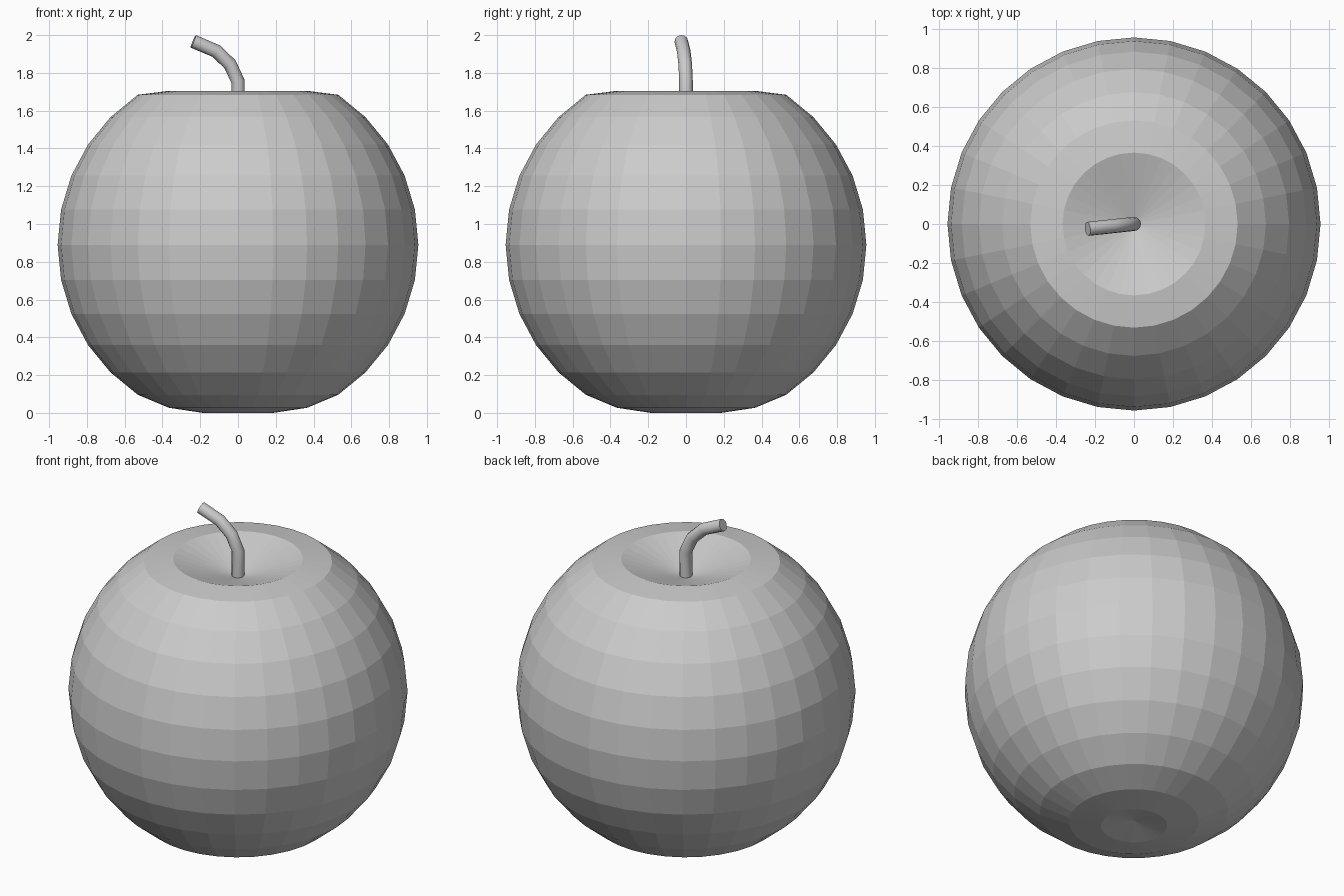
import bpy
import bmesh
import math
from mathutils import Matrix

cube = bpy.data.objects.get("Cube")
if cube:
    bpy.data.objects.remove(cube, do_unlink=True)

RADIUS, CENTRE, RINGS, SEGMENTS = 0.955, 0.89, 16, 32

# One plain grey for everything
grey = bpy.data.materials.new("plain_grey")
grey.use_nodes = True
colour = (0.6, 0.6, 0.6, 1)
grey.diffuse_color = colour
grey.node_tree.nodes["Principled BSDF"].inputs["Base Color"].default_value = colour


def ring_point(k):
    a = math.pi * k / RINGS
    return RADIUS * math.sin(a), CENTRE - RADIUS * math.cos(a)


# Fruit body: round profile with the poles pressed inwards
profile = [ring_point(k) for k in range(RINGS + 1)]
profile[0] = (0, 0.035)
profile[1] = (profile[1][0], 0)
profile[2] = (profile[2][0], 0.027)
profile[-3] = (profile[-3][0], 1.705)
profile[-2] = (profile[-2][0], 1.648)
profile[-1] = (0, 1.59)

bm = bmesh.new()
verts = [bm.verts.new((r, 0, z)) for r, z in profile]
edges = [bm.edges.new(pair) for pair in zip(verts, verts[1:])]
bmesh.ops.spin(bm, geom=verts + edges, cent=(0, 0, 0), axis=(0, 0, 1),
               angle=math.tau, steps=SEGMENTS, use_duplicate=False)
bmesh.ops.remove_doubles(bm, verts=bm.verts, dist=0.0005)
bmesh.ops.recalc_face_normals(bm, faces=bm.faces)
mesh = bpy.data.meshes.new("fruit_body")
bm.to_mesh(mesh)
bm.free()
mesh.materials.append(grey)
body = bpy.data.objects.new("fruit_body", mesh)
bpy.context.collection.objects.link(body)

# Bent stem: a round tube along a short path
path = [(0, 0, 1.585), (0, 0, 1.755), (-0.042, -0.004, 1.845),
        (-0.115, -0.012, 1.915), (-0.237, -0.025, 1.967)]
curve = bpy.data.curves.new("stem", "CURVE")
curve.dimensions = "3D"
curve.bevel_depth = 0.036
curve.bevel_resolution = 4
curve.use_fill_caps = True
spline = curve.splines.new("POLY")
spline.points.add(len(path) - 1)
for point, co in zip(spline.points, path):
    point.co = (*co, 1)
curve.materials.append(grey)
stem = bpy.data.objects.new("stem", curve)
bpy.context.collection.objects.link(stem)

bpy.ops.object.select_all(action="DESELECT")
stem.select_set(True)
bpy.context.view_layer.objects.active = stem
bpy.ops.object.convert(target="MESH")
bpy.ops.object.shade_smooth_by_angle(angle=math.radians(32))
